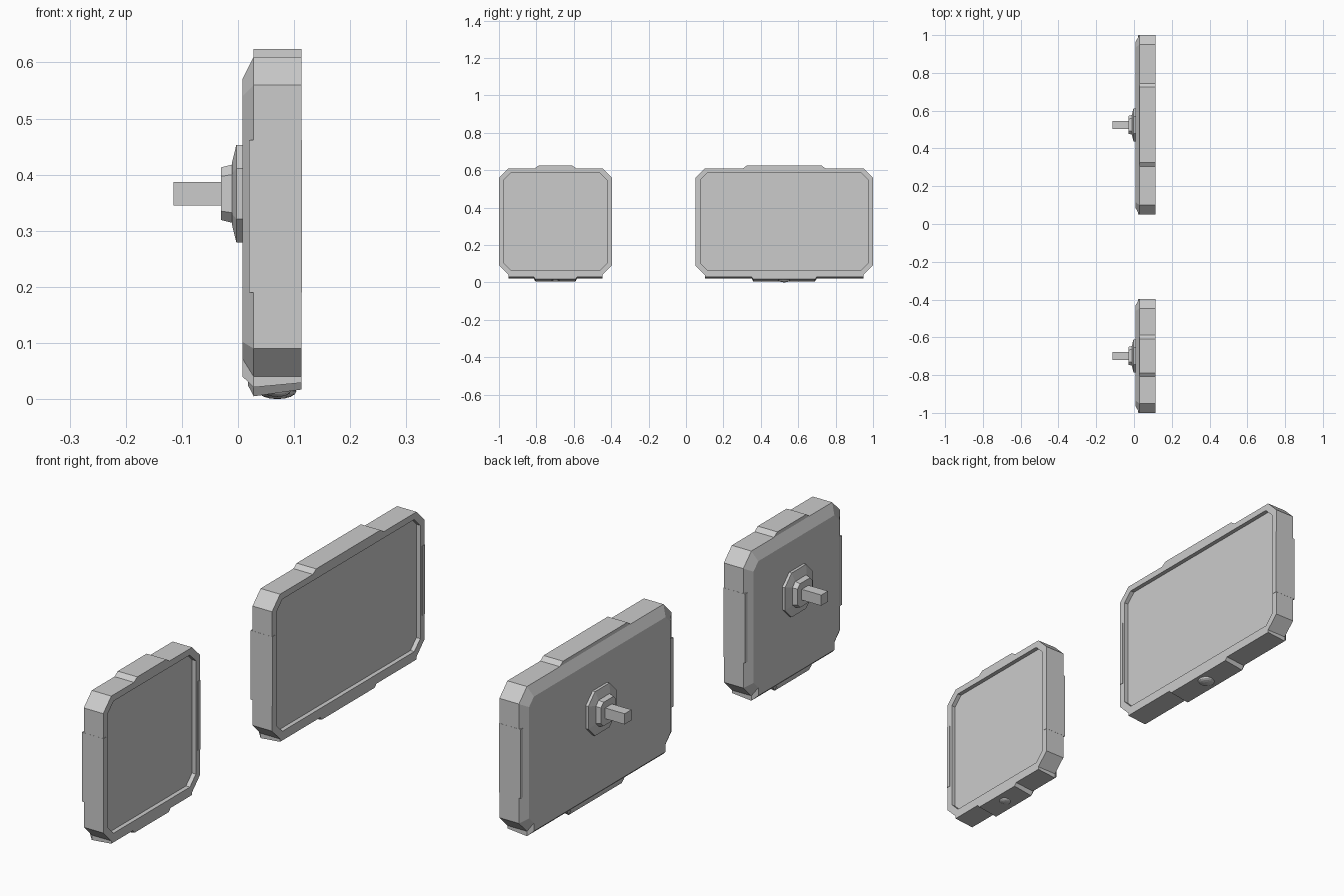
import bpy, bmesh

if "Cube" in bpy.data.objects:
    bpy.data.objects.remove(bpy.data.objects["Cube"])


def loft(name, cy, rings):
    """Skin a stack of (x, [(y, z), ...]) cross-sections and cap both ends."""
    bm = bmesh.new()
    loops = [[bm.verts.new((x, cy + y, z)) for y, z in pts] for x, pts in rings]
    for a, b in zip(loops, loops[1:]):
        n = len(a)
        for i in range(n):
            bm.faces.new((a[i], a[(i + 1) % n], b[(i + 1) % n], b[i]))
    bm.faces.new(loops[0])
    bm.faces.new(loops[-1])
    bmesh.ops.recalc_face_normals(bm, faces=bm.faces)
    mesh = bpy.data.meshes.new(name)
    bm.to_mesh(mesh)
    bm.free()
    obj = bpy.data.objects.new(name, mesh)
    bpy.context.collection.objects.link(obj)
    return obj


def octagon(w, z0, z1, c):
    half = [(w - c, z0), (w, z0 + c), (w, z1 - c), (w - c, z1)]
    return half + [(-y, z) for y, z in reversed(half)]


def trapezoid(w0, z0, w1, z1):
    return [(-w0, z0), (w0, z0), (w1, z1), (-w1, z1)]


def box(name, cy, x0, x1, y0, y1, z0, z1):
    pts = [(y0, z0), (y1, z0), (y1, z1), (y0, z1)]
    return loft(name, cy, [(x0, pts), (x1, pts)])


def monitor(tag, cy, w, top_half, bottom_half, knob_r):
    # casing with bevelled back and recessed screen
    full = octagon(w, 0.04, 0.61, 0.05)
    inner = octagon(w - 0.027, 0.065, 0.585, 0.037)
    loft(tag + "_casing", cy, [
        (0.008, octagon(w - 0.035, 0.072, 0.57, 0.03)),
        (0.028, full), (0.113, full), (0.113, inner),
        (0.096, inner)])

    # sloping strip below the casing
    e = w - 0.05
    loft(tag + "_base_strip", cy, [
        (0.008, trapezoid(w - 0.065, 0.04, w - 0.065, 0.072)),
        (0.028, trapezoid(e, 0.021, e, 0.04)),
        (0.113, trapezoid(e, 0.029, e, 0.04))])

    # raised centre sections on the top and bottom edges
    top = trapezoid(top_half, 0.61, top_half - 0.02, 0.624)
    loft(tag + "_top_ridge", cy, [(0.028, top), (0.113, top)])
    b = bottom_half
    loft(tag + "_bottom_ridge", cy, [
        (0.018, trapezoid(b - 0.01, 0.024, b, 0.036)),
        (0.028, trapezoid(b - 0.01, 0.005, b, 0.022)),
        (0.113, trapezoid(b - 0.01, 0.017, b, 0.03))])

    # thin side panels
    for side, s in (("left", -1), ("right", 1)):
        ys = sorted((s * (w - 0.016), s * (w + 0.0005)))
        box(f"{tag}_{side}_panel", cy, 0.02, 0.1145, *ys, 0.19, 0.462)

    # wall mount: plate, collar and arm
    def ring(r, c):
        return octagon(r, 0.366 - r, 0.366 + r, c)
    loft(tag + "_mount_plate", cy, [
        (-0.011, ring(0.054, 0.018)), (-0.003, ring(0.087, 0.042)),
        (0.010, ring(0.087, 0.042))])
    loft(tag + "_mount_collar", cy, [
        (-0.03, ring(0.047, 0.016)), (-0.01, ring(0.052, 0.018))])
    box(tag + "_mount_arm", cy, -0.115, -0.028, -0.021, 0.021, 0.345, 0.387)

    # domed button underneath
    bpy.ops.mesh.primitive_uv_sphere_add(
        segments=16, ring_count=8, radius=1, location=(0.07, cy, 0.014))
    knob = bpy.context.object
    knob.name = tag + "_button"
    knob.scale = (knob_r, knob_r, 0.014 * knob_r / 0.034)


monitor("wide_monitor", 0.525, 0.4745, 0.22, 0.175, 0.034)
monitor("square_monitor", -0.698, 0.3015, 0.11, 0.117, 0.024)
